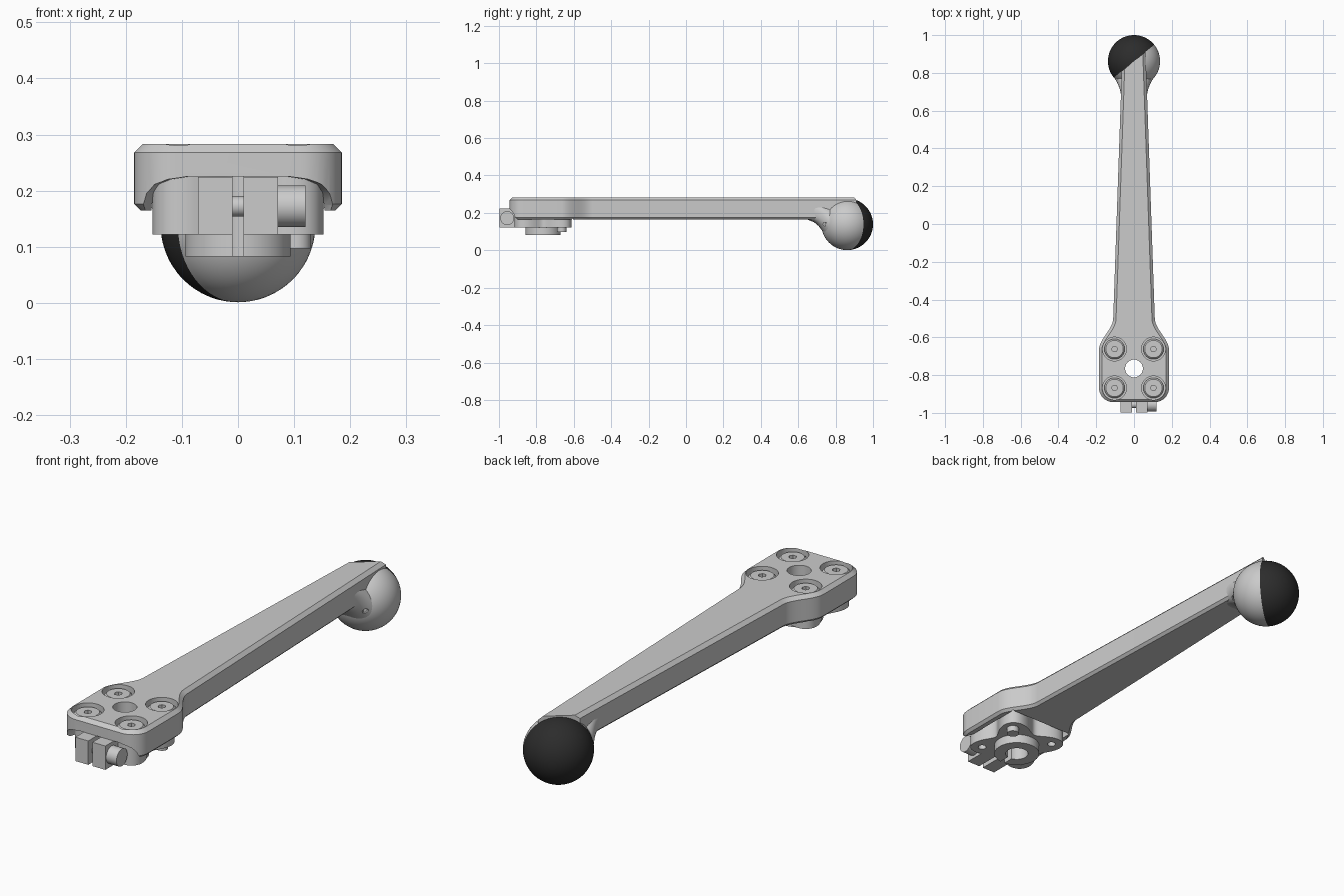
import bpy, bmesh
from math import sin, cos, pi, radians
from mathutils import Vector, Matrix

if "Cube" in bpy.data.objects:
    bpy.data.objects.remove(bpy.data.objects["Cube"])

HUB = -0.765                            # y of the clamp axis
BALL = Vector((0, 0.862, 0.139))
BALL_R = 0.138
SPLIT = Vector((-0.63, 0.777, 0)).normalized()   # faces the dark half
SCREWS = [(sx * 0.103, HUB + sy * 0.103) for sx in (-1, 1) for sy in (-1, 1)]


def finish(name, bm):
    bmesh.ops.recalc_face_normals(bm, faces=bm.faces[:])
    mesh = bpy.data.meshes.new(name)
    bm.to_mesh(mesh)
    bm.free()
    ob = bpy.data.objects.new(name, mesh)
    bpy.context.collection.objects.link(ob)
    return ob


def loft(rings):
    """Closed skin through equal-length rings of points."""
    bm = bmesh.new()
    loops = [[bm.verts.new(p) for p in ring] for ring in rings]
    n = len(loops[0])
    for a, b in zip(loops, loops[1:]):
        for i in range(n):
            j = (i + 1) % n
            bm.faces.new((a[i], a[j], b[j], b[i]))
    bm.faces.new(loops[0])
    bm.faces.new(loops[-1])
    bmesh.ops.recalc_face_normals(bm, faces=bm.faces[:])
    return bm


def prism(outline, z0, z1):
    return loft([[(x, y, z) for x, y in outline] for z in (z0, z1)])


def chamfer(bm, z, width):
    rim = [e for e in bm.edges if all(abs(v.co.z - z) < 1e-5 for v in e.verts)]
    bmesh.ops.bevel(bm, geom=rim, offset=width, segments=1, affect='EDGES')


def circle(x, y, r, n=40):
    return [(x + r * cos(2 * pi * i / n), y + r * sin(2 * pi * i / n)) for i in range(n)]


def post(name, x, y, r, z0, z1, n=40):
    return finish(name, prism(circle(x, y, r, n), z0, z1))


def rod_x(name, y, z, r, x0, x1, n=32):
    return finish(name, loft([[(x, p, q) for p, q in circle(y, z, r, n)] for x in (x0, x1)]))


def box(name, x0, x1, y0, y1, z0, z1):
    return finish(name, prism([(x0, y0), (x1, y0), (x1, y1), (x0, y1)], z0, z1))


def cut(ob, *cutters):
    for c in cutters:
        c.hide_render = True
        mod = ob.modifiers.new("cut", 'BOOLEAN')
        mod.operation = 'DIFFERENCE'
        mod.solver = 'EXACT'
        mod.object = c
        bpy.context.view_layer.objects.active = ob
        bpy.ops.object.modifier_apply(modifier=mod.name)
        bpy.data.objects.remove(c)


# Arm: wide rounded head, S-shaped shoulder, long taper to the ball
half = []
for i in range(11):
    a = -pi / 2 + i * pi / 20
    half.append((0.11 + 0.075 * cos(a), -0.868 + 0.075 * sin(a)))
for i in range(15):
    t = i / 14
    half.append((0.185 - 0.075 * t * t * (3 - 2 * t), -0.665 + 0.165 * t))
half.append((0.06, 0.95))
outline = half + [(-x, y) for x, y in reversed(half)]
bm = prism(outline, 0.165, 0.283)
chamfer(bm, 0.283, 0.015)
chamfer(bm, 0.165, 0.011)
cap = bmesh.ops.bisect_plane(bm, geom=bm.verts[:] + bm.edges[:] + bm.faces[:],
                             plane_co=BALL, plane_no=SPLIT, clear_outer=True)
bmesh.ops.holes_fill(bm, edges=[e for e in bm.edges if e.is_boundary])
arm = finish("arm", bm)

# Underside pocket, flaring towards the front
arch = [(0.155, 0.1), (0.154, 0.175), (0.147, 0.195), (0.132, 0.211), (0.11, 0.22), (0.08, 0.225)]
arch += [(-x, z) for x, z in reversed(arch)]
pocket = finish("pocket_cutter", loft([[(x * s, y, z) for x, z in arch]
                for y, s in ((-1.0, 1.25), (-0.86, 1.0), (-0.605, 1.0))]))
cut(arm, pocket, post("bore_cutter", 0, HUB, 0.047, 0, 0.4))
for x, y in SCREWS:
    cut(arm, post("counterbore_cutter", x, y, 0.063, 0.24, 0.4))

# Cap screws with hex sockets
for k, (x, y) in enumerate(SCREWS):
    bm = prism(circle(x, y, 0.054), 0.235, 0.274)
    chamfer(bm, 0.274, 0.008)
    screw = finish(f"cap_screw_{k + 1}", bm)
    cut(screw, post("socket_cutter", x, y, 0.016, 0.258, 0.4, 6))

# Clamp plate with four lobes
lobes = []
for i in range(96):
    a = 2 * pi * i / 96
    r = 0.155 - 0.04 * cos(4 * a)
    lobes.append((r * cos(a), HUB + r * sin(a)))
plate = finish("clamp_plate", prism(lobes, 0.122, 0.225))
ring = post("clamp_ring", 0, HUB, 0.094, 0.083, 0.15, 56)
for part in (plate, ring):
    cut(part, post("bore_cutter", 0, HUB, 0.047, 0, 0.4),
        box("slot_cutter", -0.01, 0.01, -1.1, HUB, 0, 0.4))
for x, y in SCREWS:
    if x < 0 or y < HUB:
        cut(plate, post("lobe_hole_cutter", x, y, 0.017, 0, 0.17, 20))
post("stop_pin", 0.105, HUB + 0.1, 0.025, 0.097, 0.13, 28)

# Clamp ears and their pinch bolt
box("clamp_ear_right", -0.071, -0.01, -0.998, -0.85, 0.122, 0.224)
box("clamp_ear_left", 0.01, 0.071, -0.998, -0.85, 0.122, 0.224)
rod_x("pinch_bolt", -0.956, 0.172, 0.037, 0.06, 0.12)
rod_x("pinch_bolt_shank", -0.956, 0.172, 0.018, -0.06, 0.07)

# Neck: trumpet between arm and ball (y, half width, bottom z, top z)
rings = []
for y, w, z0, z1 in ((0.61, 0.066, 0.172, 0.262), (0.65, 0.067, 0.164, 0.264),
                     (0.685, 0.069, 0.15, 0.264), (0.71, 0.074, 0.129, 0.262),
                     (0.73, 0.081, 0.102, 0.258), (0.75, 0.09, 0.069, 0.252),
                     (0.77, 0.101, 0.039, 0.241)):
    ring_pts = []
    for i in range(48):
        a = 2 * pi * i / 48
        p = 0.6 + 0.4 * max(0, min(1, (y - 0.65) / 0.11))
        c, s = cos(a), sin(a)
        u = abs(c) ** p * (1 if c > 0 else -1)
        v = abs(s) ** p * (1 if s > 0 else -1)
        ring_pts.append((w * u, y, (z0 + z1) / 2 + (z1 - z0) / 2 * v))
    rings.append(ring_pts)
neck = finish("neck", loft(rings))
cut(neck, rod_x("pin_hole_cutter", 0.743, 0.14, 0.01, 0.072, 0.2, 16))


# Ball: two hemispheres meeting on a slanted vertical plane
def hemisphere(name, axis):
    bm = bmesh.new()
    bmesh.ops.create_uvsphere(bm, u_segments=64, v_segments=32, radius=BALL_R)
    bmesh.ops.delete(bm, geom=[v for v in bm.verts if v.co.z < -1e-4], context='VERTS')
    bmesh.ops.holes_fill(bm, edges=[e for e in bm.edges if e.is_boundary])
    turn = axis.to_track_quat('Z', 'Y').to_matrix().to_4x4()
    bmesh.ops.transform(bm, matrix=Matrix.Translation(BALL) @ turn, verts=bm.verts[:])
    return finish(name, bm)


hemisphere("ball_inner_half", -SPLIT)
grip = hemisphere("ball_outer_half", SPLIT)
dark = bpy.data.materials.new("dark_rubber")
dark.use_nodes = True
dark.diffuse_color = (0.025, 0.025, 0.025, 1)
dark.node_tree.nodes["Principled BSDF"].inputs["Base Color"].default_value = (0.025, 0.025, 0.025, 1)
grip.data.materials.append(dark)

# Smooth shading with sharp edges kept
for ob in bpy.context.collection.objects:
    ob.select_set(ob.type == 'MESH')
bpy.context.view_layer.objects.active = arm
bpy.ops.object.shade_smooth_by_angle(angle=radians(28))
